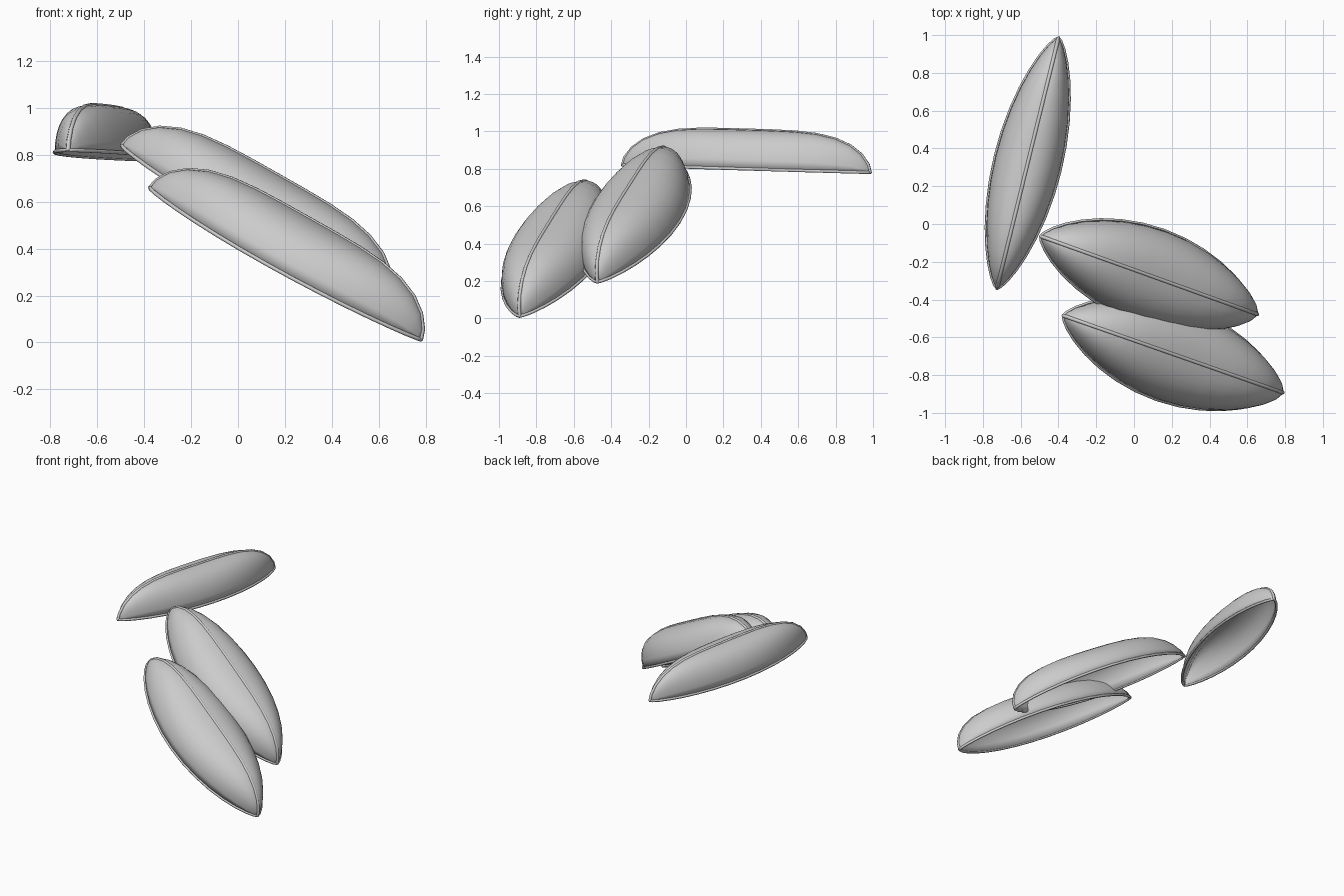
import bpy, bmesh, math
from mathutils import Vector, Matrix

if "Cube" in bpy.data.objects:
    bpy.data.objects.remove(bpy.data.objects["Cube"])

grey = bpy.data.materials.new("grey")
grey.diffuse_color = (0.6, 0.6, 0.6, 1)
grey.use_nodes = True
grey.node_tree.nodes["Principled BSDF"].inputs["Base Color"].default_value = grey.diffuse_color

STATIONS = [-math.cos(math.pi * i / 16) for i in range(17)]
ARC = 16


def half_width(s):
    return max(0, 1 - s * s) ** 0.75


def keel_height(s):
    return max(0, 1 - s ** 4) ** 0.6


def add_object(name, data, matrix):
    obj = bpy.data.objects.new(name, data)
    obj.matrix_world = matrix
    data.materials.append(grey)
    bpy.context.collection.objects.link(obj)
    return obj


# Upturned shell: half superellipse sections between two pointed ends
def hull(name, length, width, height, matrix):
    bm = bmesh.new()
    rows = []
    for s in STATIONS:
        if abs(s) > 0.9999:
            rows.append([bm.verts.new((s * length, 0, 0))] * (ARC + 1))
            continue
        row = []
        for k in range(ARC + 1):
            a = math.pi * k / ARC
            c = math.cos(a)
            y = math.copysign(abs(c) ** 0.9, c) * width * half_width(s)
            z = max(0, math.sin(a)) ** 0.9 * height * keel_height(s)
            row.append(bm.verts.new((s * length, y, z)))
        rows.append(row)
    for r0, r1 in zip(rows, rows[1:]):
        for k in range(ARC):
            quad = list(dict.fromkeys([r0[k], r1[k], r1[k + 1], r0[k + 1]]))
            bm.faces.new(quad).smooth = True
    bm.normal_update()
    if sum(f.normal.z for f in bm.faces) < 0:
        bmesh.ops.reverse_faces(bm, faces=bm.faces[:])
    mesh = bpy.data.meshes.new(name)
    bm.to_mesh(mesh)
    bm.free()
    obj = add_object(name, mesh, matrix)
    mod = obj.modifiers.new("thickness", "SOLIDIFY")
    mod.thickness = 0.01
    mod.offset = -1


# Thin strip following a path
def strip(name, points, radius, cyclic, matrix):
    curve = bpy.data.curves.new(name, "CURVE")
    curve.dimensions = "3D"
    curve.bevel_depth = radius
    curve.bevel_resolution = 1
    curve.use_fill_caps = True
    spline = curve.splines.new("POLY")
    spline.points.add(len(points) - 1)
    for p, co in zip(spline.points, points):
        p.co = (*co, 1)
    spline.use_cyclic_u = cyclic
    add_object(name, curve, matrix)


def boat(name, start, end, width, height):
    a, b = Vector(start), Vector(end)
    x = (b - a).normalized()
    y = Vector((0, 0, 1)).cross(x).normalized()
    rot = Matrix((x, y, x.cross(y))).transposed().to_4x4()
    matrix = Matrix.Translation((a + b) / 2) @ rot
    length = (b - a).length / 2
    hull(name + "_hull", length, width, height, matrix)
    # gunwale rim all around the open side
    side = [(s * length, width * half_width(s), 0) for s in STATIONS]
    other = [(px, -py, 0) for px, py, _ in reversed(side[1:-1])]
    strip(name + "_rim", side + other, 0.009, True, matrix)
    # keel strip over the ridge
    keel = [(s * length, 0, height * keel_height(s) - 0.003) for s in STATIONS]
    strip(name + "_keel", keel, 0.01, False, matrix)


boat("back_boat", (-0.725, -0.34, 0.82), (-0.40, 0.985, 0.78), 0.175, 0.21)
boat("middle_boat", (-0.495, -0.065, 0.84), (0.645, -0.475, 0.195), 0.25, 0.222)
boat("front_boat", (-0.375, -0.485, 0.66), (0.78, -0.89, 0.012), 0.255, 0.222)
